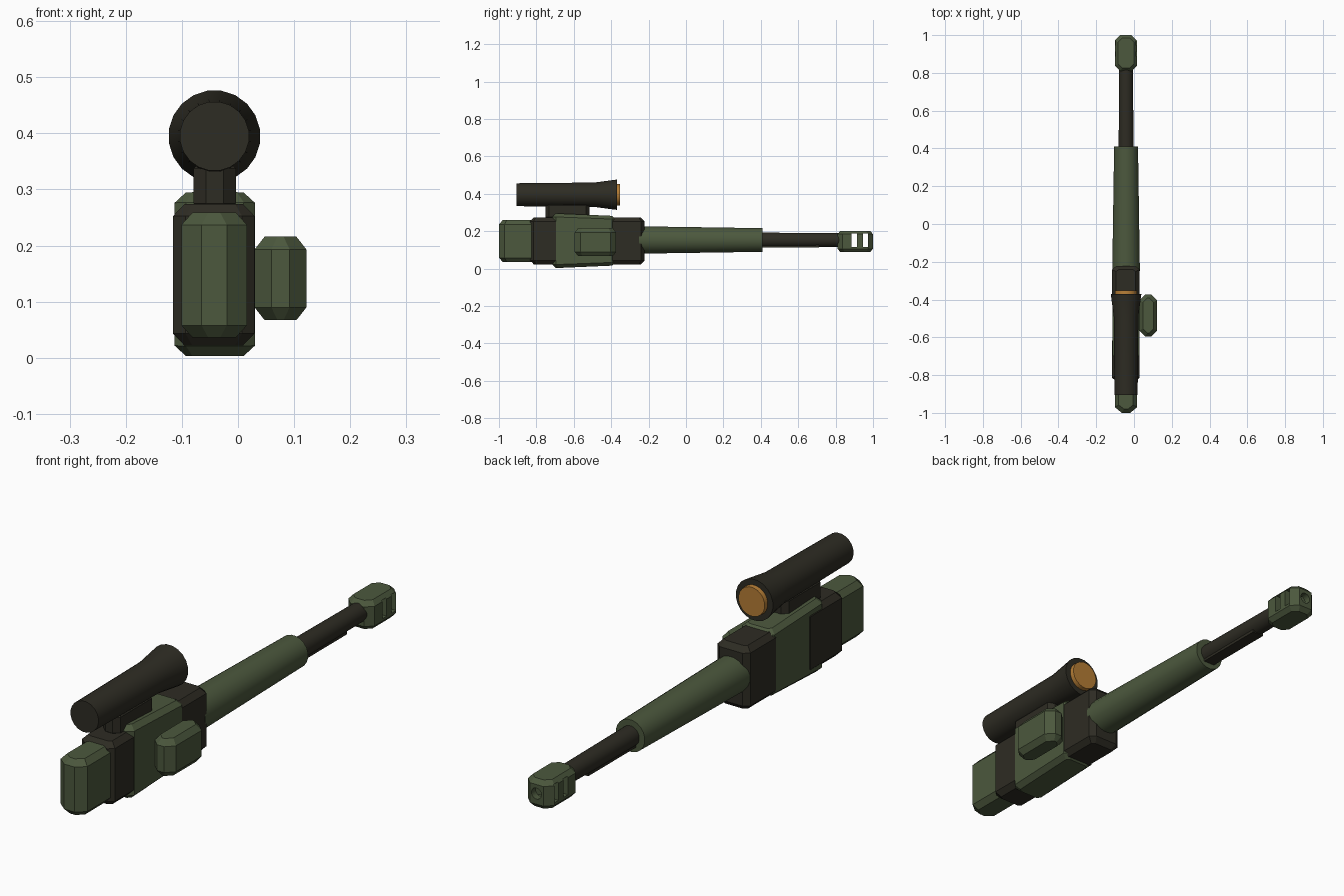
import bpy, bmesh, math
from mathutils import Matrix

cube = bpy.data.objects.get("Cube")
if cube:
    bpy.data.objects.remove(cube, do_unlink=True)


def material(name, rgb):
    m = bpy.data.materials.new(name)
    m.use_nodes = True
    color = (*rgb, 1.0)
    m.diffuse_color = color
    m.node_tree.nodes["Principled BSDF"].inputs["Base Color"].default_value = color
    return m


GREEN = material("olive green", (0.072, 0.098, 0.047))
DARK = material("dark gunmetal", (0.027, 0.025, 0.017))
AMBER = material("amber lens", (0.46, 0.205, 0.036))
AXIS_X = -0.042
BORE_Z = 0.153


def finish(bm, name, mat, smooth=False):
    bmesh.ops.recalc_face_normals(bm, faces=bm.faces)
    mesh = bpy.data.meshes.new(name)
    bm.to_mesh(mesh)
    bm.free()
    obj = bpy.data.objects.new(name, mesh)
    bpy.context.collection.objects.link(obj)
    mesh.materials.append(mat)
    if smooth:
        bpy.ops.object.select_all(action='DESELECT')
        obj.select_set(True)
        bpy.context.view_layer.objects.active = obj
        bpy.ops.object.shade_smooth_by_angle(angle=math.radians(30))
    return obj


def skin(bm, rings):
    """Bridge equal rings of vertices and cap both ends."""
    for a, b in zip(rings, rings[1:]):
        for i in range(len(a)):
            j = (i + 1) % len(a)
            bm.faces.new((a[i], a[j], b[j], b[i]))
    bm.faces.new(rings[0])
    bm.faces.new(rings[-1])


def octagon_block(name, mat, x, y, z, cut, bevel, inset, taper=1.0):
    """Eight-sided plan with bevelled top and bottom; taper scales height at the far end."""
    bm = bmesh.new()
    mid = (z[0] + z[1]) / 2
    cx, cy = cut
    levels = ((z[0], inset), (z[0] + bevel, 0), (z[1] - bevel, 0), (z[1], inset))
    rings = []
    for h, d in levels:
        x0, x1, y0, y1 = x[0] + d, x[1] - d, y[0] + d, y[1] - d
        a, b = cx - d * 0.4, cy - d * 0.4
        plan = ((x0 + a, y0), (x1 - a, y0), (x1, y0 + b), (x1, y1 - b),
                (x1 - a, y1), (x0 + a, y1), (x0, y1 - b), (x0, y0 + b))
        ring = []
        for px, py in plan:
            s = 1 + (taper - 1) * (py - y[0]) / (y[1] - y[0])
            ring.append(bm.verts.new((px, py, mid + (h - mid) * s)))
        rings.append(ring)
    skin(bm, rings)
    return finish(bm, name, mat)


def tube(name, mat, profile, z, sides=20):
    """Turned part along y from (y, radius) pairs."""
    bm = bmesh.new()
    rings = []
    for y, r in profile:
        angles = [2 * math.pi * (i + 0.5) / sides for i in range(sides)]
        rings.append([bm.verts.new((AXIS_X + r * math.cos(t), y, z + r * math.sin(t)))
                      for t in angles])
    skin(bm, rings)
    return finish(bm, name, mat, smooth=True)


def box(name, mat, x, y, z):
    bm = bmesh.new()
    size = [b - a for a, b in (x, y, z)]
    centre = [(a + b) / 2 for a, b in (x, y, z)]
    bmesh.ops.create_cube(bm, size=1, matrix=Matrix.Translation(centre)
                          @ Matrix.Diagonal((*size, 1)))
    return finish(bm, name, mat)


def carve(target, cutter):
    cutter.hide_render = True
    mod = target.modifiers.new("cut", 'BOOLEAN')
    mod.operation = 'DIFFERENCE'
    mod.solver = 'EXACT'
    mod.object = cutter
    bpy.context.view_layer.objects.active = target
    bpy.ops.object.modifier_apply(modifier=mod.name)
    bpy.data.objects.remove(cutter, do_unlink=True)


# Receiver: end block, two dark collars and the green centre section
octagon_block("rear_block", GREEN, (-0.101, 0.016), (-1.0, -0.79), (0.036, 0.259),
              (0.036, 0.03), 0.022, 0.02)
for label, span in (("rear_collar", (-0.833, -0.6)), ("front_collar", (-0.42, -0.222))):
    octagon_block(label, DARK, (-0.1155, 0.029), span, (0.022, 0.274),
                  (0.022, 0.018), 0.021, 0.02)
octagon_block("receiver_body", GREEN, (-0.113, 0.0302), (-0.715, -0.375), (0.002, 0.296),
              (0.02, 0.02), 0.019, 0.02, taper=0.9)
octagon_block("side_pod", GREEN, (0.0295, 0.122), (-0.595, -0.373), (0.067, 0.216),
              (0.03, 0.03), 0.023, 0.018)

# Barrel group
tube("handguard", GREEN, ((-0.25, 0.074), (0.41, 0.064)), BORE_Z)
tube("barrel", DARK, ((0.38, 0.04), (0.83, 0.037)), BORE_Z)
box("barrel_rail", DARK, (AXIS_X - 0.025, AXIS_X + 0.025), (0.38, 0.71), (0.113, 0.14))

# Muzzle brake with two side slots and a bore
muzzle = octagon_block("muzzle_brake", GREEN, (-0.101, 0.015), (0.81, 1.0), (0.088, 0.202),
                       (0.028, 0.028), 0.018, 0.016)
for start in (0.886, 0.945):
    carve(muzzle, box("slot_cutter", GREEN, (-0.2, 0.1), (start, start + 0.027),
                      (0.116, 0.188)))
carve(muzzle, tube("bore_cutter", GREEN, ((0.85, 0.022), (1.1, 0.022)), BORE_Z - 0.005, 16))

# Scope, lens and mount
SCOPE_Z = 0.395
tube("scope_tube", DARK, ((-0.905, 0.062), (-0.49, 0.066), (-0.37, 0.082)), SCOPE_Z)
tube("scope_lens", AMBER, ((-0.38, 0.06), (-0.352, 0.058)), SCOPE_Z)
octagon_block("scope_mount", DARK, (-0.079, -0.004), (-0.752, -0.515), (0.26, 0.352),
              (0.022, 0.02), 0.015, 0.012)
